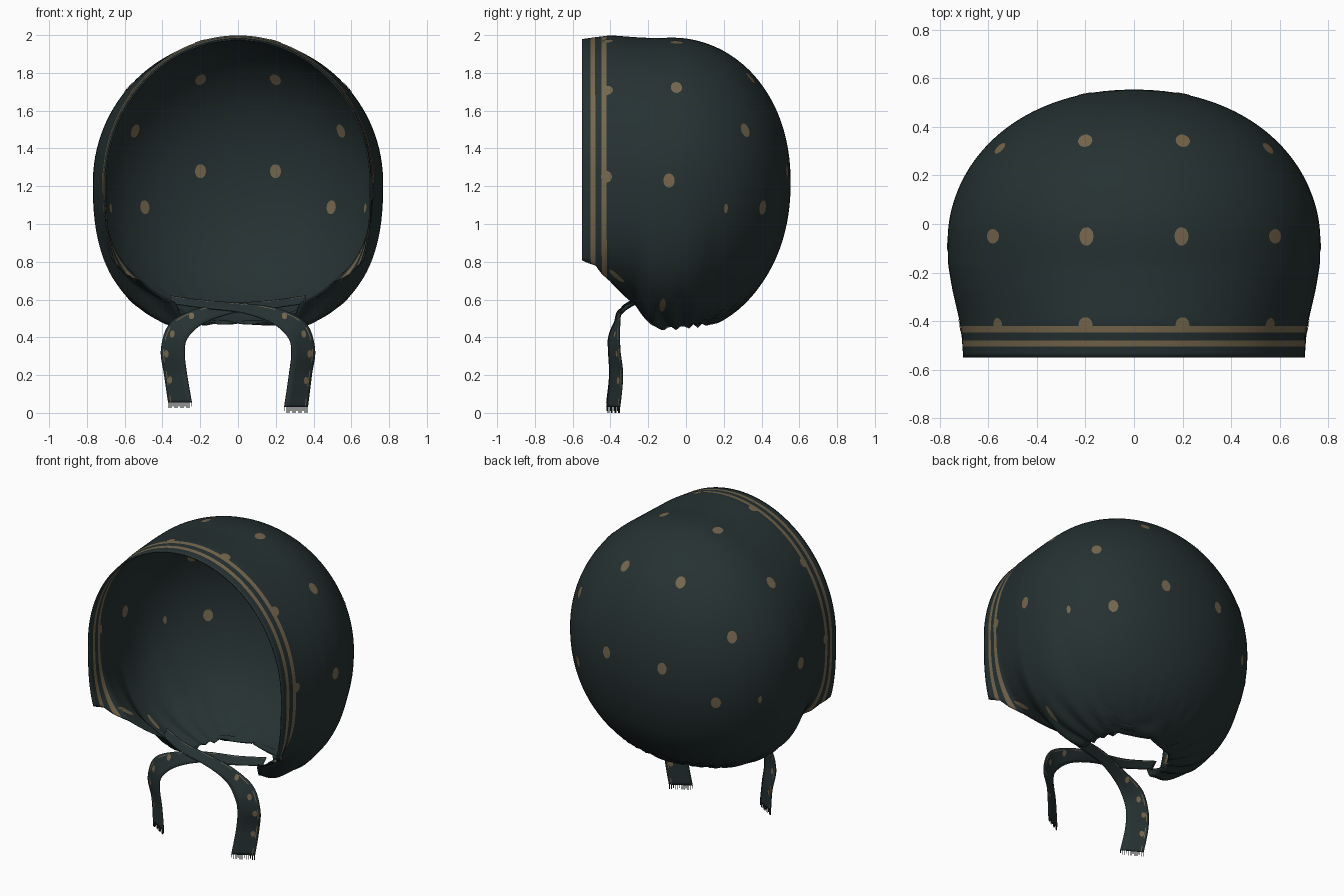
import bpy, bmesh
from math import sin, cos, radians, pi, atan2
from mathutils import Vector
from mathutils.bvhtree import BVHTree

cube = bpy.data.objects.get("Cube")
if cube:
    bpy.data.objects.remove(cube)


def material(name, rgb):
    mat = bpy.data.materials.new(name)
    mat.use_nodes = True
    mat.diffuse_color = (*rgb, 1)
    bsdf = mat.node_tree.nodes["Principled BSDF"]
    bsdf.inputs["Base Color"].default_value = (*rgb, 1)
    bsdf.inputs["Roughness"].default_value = 0.9
    return mat


CLOTH = material("dark teal cloth", (0.019, 0.031, 0.032))
TRIM = material("tan print", (0.18, 0.135, 0.075))


def finish(bm, name, mats, thickness=0):
    mesh = bpy.data.meshes.new(name)
    bm.to_mesh(mesh)
    for mat in mats:
        mesh.materials.append(mat)
    mesh.shade_smooth()
    obj = bpy.data.objects.new(name, mesh)
    bpy.context.collection.objects.link(obj)
    if thickness:
        mod = obj.modifiers.new("cloth thickness", "SOLIDIFY")
        mod.thickness, mod.offset = thickness, 0
    return obj


def skin(bm, rows):
    """Bridge rows of points into a grid of quads."""
    rows = [[bm.verts.new(p) for p in row] for row in rows]
    for a, b in zip(rows, rows[1:]):
        for i in range(len(a) - 1):
            bm.faces.new((a[i], a[i + 1], b[i + 1], b[i]))


def smooth_step(a, b, x):
    f = min(1, max(0, (x - a) / (b - a)))
    return f * f * (3 - 2 * f)


def add_dot(bm, tree, centre, rw=0.03, rh=0.038, lean=0):
    """Printed spot lying on both sides of the cloth."""
    loc, nor, _, _ = tree.find_nearest(Vector(centre))
    ref = Vector((0, 1, 0)) if abs(nor.z) > 0.8 else Vector((0, lean, 1))
    up = (ref - nor * ref.dot(nor)).normalized()
    side = up.cross(nor)
    ring = []
    for k in range(14):
        a = 2 * pi * k / 14
        p, n, _, _ = tree.find_nearest(loc + side * rw * cos(a) + up * rh * sin(a))
        ring.append((p, n))
    for d in (0.007, -0.007):
        verts = [bm.verts.new(p + n * d) for p, n in ring]
        hub = bm.verts.new(loc + nor * d)
        for k in range(14):
            bm.faces.new((hub, verts[k - 1], verts[k]))


# Bonnet shell: y, half width, top, bottom, lower sweep in degrees, squareness
SECTIONS = [
    (-0.55, 0.70, 1.975, 0.45, 23, 3.0),
    (-0.48, 0.705, 1.985, 0.50, 30, 2.8),
    (-0.40, 0.715, 1.995, 0.58, 50, 2.6),
    (-0.27, 0.745, 1.985, 0.55, 70, 2.6),
    (-0.17, 0.762, 1.98, 0.43, 75, 2.6),
    (0.0, 0.767, 1.985, 0.43, 75, 2.5),
    (0.08, 0.767, 1.985, 0.43, 78, 2.4),
    (0.15, 0.767, 1.985, 0.43, 90, 2.2),
    (0.56, 0.767, 1.985, 0.43, 90, 2.0),
]
MID = 1.22


def section(y):
    for a, b in zip(SECTIONS, SECTIONS[1:]):
        if y <= b[0]:
            f = (y - a[0]) / (b[0] - a[0])
            return [p + (q - p) * f for p, q in zip(a, b)][1:]


def shell_ring(y, segs=112):
    w, top, bottom, sweep, n = section(y)
    u = max(0, (y + 0.1) / 0.65)
    s = max(0, 1 - u ** 2.12) ** (1 / 2.12)       # rounds off the back
    ring = []
    for i in range(segs + 1):
        a = (2 * i / segs - 1) * radians(90 + sweep)
        sign, a = (1 if a > 0 else -1), abs(a)
        if a <= pi / 2:
            x, z = w * sin(a), MID + (top - MID) * cos(a)
        else:
            t = a - pi / 2
            x = w * max(0, cos(t)) ** (2 / n)
            z = MID - (MID - bottom) * sin(t) ** (2 / n)
        x, z = x * s * sign, MID + (z - MID) * s
        # gathers around the neck
        pleat = smooth_step(0.75, 0.45, z) * smooth_step(0.05, 0.2, abs(x) + abs(y))
        z += 0.011 * pleat * cos(26 * atan2(y + 0.02, x))
        ring.append((x, y, z))
    return ring


levels = [-0.55, -0.53, -0.505, -0.48, -0.447, -0.42]
levels += [-0.42 + 0.32 * k / 20 for k in range(1, 20)]
levels += [-0.1 + 0.65 * sin(pi / 2 * k / 44) for k in range(45)]
bm = bmesh.new()
skin(bm, [shell_ring(y) for y in levels])
bmesh.ops.remove_doubles(bm, verts=bm.verts, dist=0.0005)
bmesh.ops.recalc_face_normals(bm, faces=bm.faces)
for f in bm.faces:
    y = f.calc_center_median().y
    f.material_index = int(-0.505 < y < -0.48 or -0.447 < y < -0.42)
tree = BVHTree.FromBMesh(bm)
finish(bm, "bonnet_shell", (CLOTH, TRIM), 0.008)

# Printed spots, mirrored left and right
SPOTS = [
    (0.2, 0.53, 1.28), (0.2, 0.34, 1.77), (0.56, 0.32, 1.5),
    (0.49, 0.39, 1.09), (0.77, -0.09, 1.23), (0.59, -0.05, 1.73),
    (0.2, -0.05, 1.98),
]
SCALLOPS = [(0.2, -0.415, 1.97), (0.55, -0.415, 1.7), (0.72, -0.42, 1.25)]
dots = bmesh.new()
for m in (-1, 1):
    for x, y, z in SPOTS:
        add_dot(dots, tree, (m * x, y, z))
    for x, y, z in SCALLOPS:
        add_dot(dots, tree, (m * x, y, z), 0.03, 0.03)
    add_dot(dots, tree, (m * 0.7, 0.22, 1.08), 0.012, 0.025)
    add_dot(dots, tree, (m * 0.55, -0.13, 0.55), 0.016, 0.06, 0.2)
    add_dot(dots, tree, (m * 0.58, -0.375, 0.71), 0.016, 0.06, -0.6)
finish(dots, "shell_spots", (TRIM,))

# Ribbon ties: centre point and half-width vector, for the tie hanging at +x
TIE = [
    ((-0.36, -0.24, 0.60), (0, 0.02, 0.02)),
    ((-0.18, -0.29, 0.575), (0, 0.025, 0.02)),
    ((0.02, -0.32, 0.555), (0, 0.025, 0.024)),
    ((0.19, -0.36, 0.515), (0.01, 0.02, 0.04)),
    ((0.31, -0.38, 0.44), (0.045, 0.03, 0.04)),
    ((0.345, -0.38, 0.33), (0.062, 0.03, 0.01)),
    ((0.33, -0.37, 0.2), (0.06, 0.035, 0)),
    ((0.307, -0.385, 0.03), (0.062, 0.035, 0)),
]
ACROSS = [-1, -0.5, 0, 0.5, 0.72, 0.8, 1]


def spline(points, steps=6):
    pts = [points[0]] + points + [points[-1]]
    out = []
    for a, b, c, d in zip(pts, pts[1:], pts[2:], pts[3:]):
        for k in range(steps):
            t = k / steps
            out.append(0.5 * (2 * b + (c - a) * t + (2 * a - 5 * b + 4 * c - d) * t * t
                              + (3 * b - a - 3 * c + d) * t ** 3))
    return out + [points[-1]]


def make_tie(name, m, lift, depth):
    def place(v):
        return Vector((m * v[0], v[1], v[2]))
    centres = [place(c) for c, _ in TIE]
    centres[-1].z += lift
    centres[1].y += depth
    centres[2].y += depth
    line = spline(centres)
    width = spline([place(h) for _, h in TIE])
    tie = bmesh.new()
    skin(tie, [[c + h * f for f in ACROSS] for c, h in zip(line, width)])
    bmesh.ops.recalc_face_normals(tie, faces=tie.faces)
    # dashed edge line in the narrow column
    cols = len(ACROSS) - 1
    for i, f in enumerate(tie.faces):
        f.material_index = int(i % cols == 4 and (i // cols) % 5 < 3)
    ribbon = BVHTree.FromBMesh(tie)
    spots = bmesh.new()
    for k, f in ((20, 0.4), (26, 0.3), (31, 0.5), (37, 0.5)):
        add_dot(spots, ribbon, line[k] + width[k] * f, 0.014, 0.02)
    finish(spots, name + "_spots", (TRIM,))
    finish(tie, name, (CLOTH, TRIM), 0.006)
    # frayed threads at the cut end
    fringe = bmesh.new()
    for k in range(12):
        c = line[-1] + width[-1] * (k / 5.5 - 1) * 0.96
        step = width[-1] * 0.03
        drop = Vector((0, 0, -0.03 if k % 3 else -0.02))
        skin(fringe, [[c - step, c + step], [c - step + drop, c + step + drop]])
    finish(fringe, name + "_fringe", (CLOTH,), 0.003)


make_tie("left_tie", 1, 0, -0.02)
make_tie("right_tie", -1, 0.025, 0.01)
